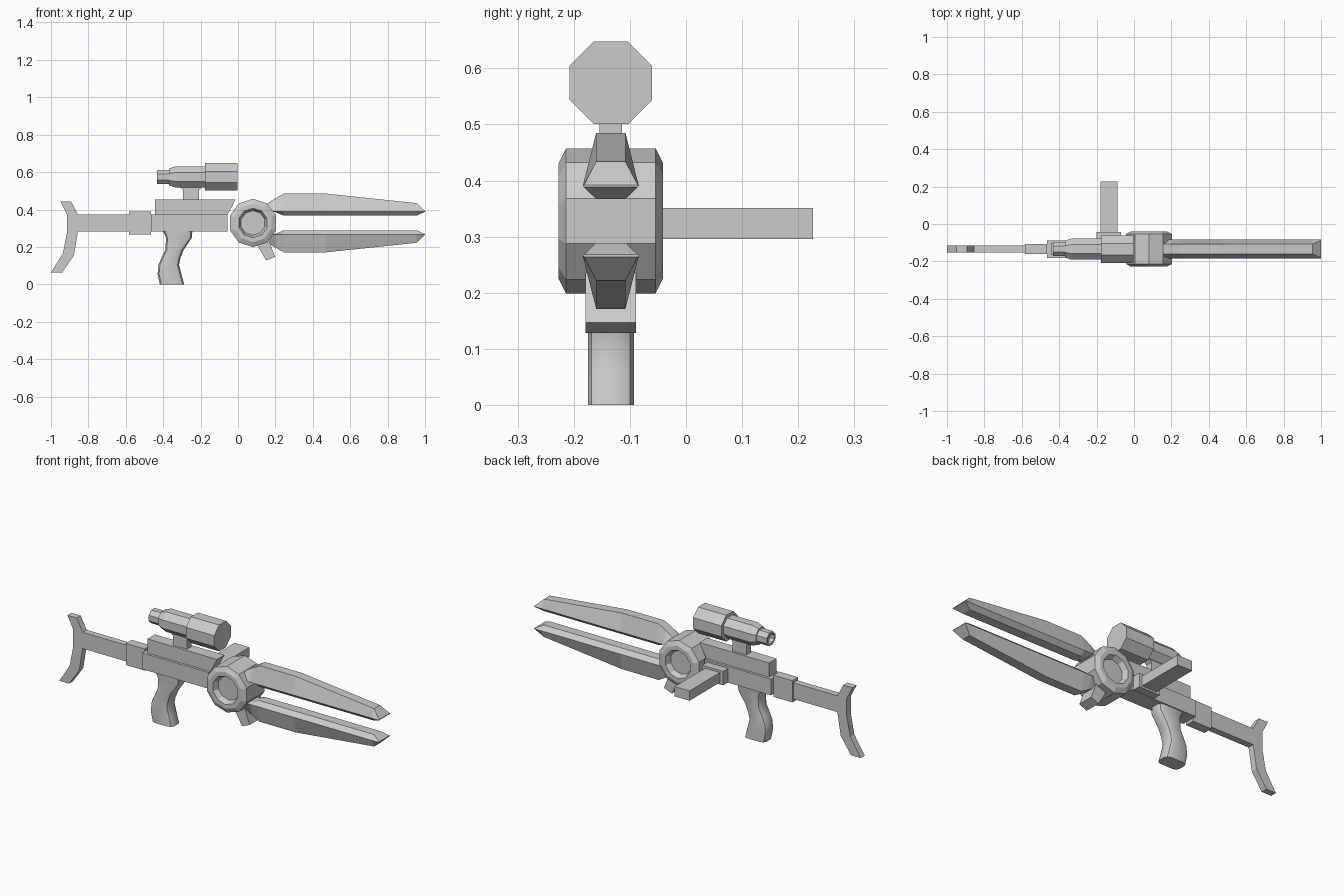
import bpy, bmesh
from math import cos, sin, pi

if "Cube" in bpy.data.objects:
    bpy.data.objects.remove(bpy.data.objects["Cube"])

YC = -0.134          # side-to-side centre plane of the rifle
ZR = 0.328           # height of the ring centre


def finish(name, bm):
    bmesh.ops.recalc_face_normals(bm, faces=bm.faces)
    mesh = bpy.data.meshes.new(name)
    bm.to_mesh(mesh)
    bm.free()
    ob = bpy.data.objects.new(name, mesh)
    bpy.context.collection.objects.link(ob)
    return ob


def loft(name, rings):
    """Skin closed rings of equal point count and cap both ends."""
    bm = bmesh.new()
    rows = [[bm.verts.new(p) for p in ring] for ring in rings]
    n = len(rows[0])
    for a, b in zip(rows, rows[1:]):
        for i in range(n):
            j = (i + 1) % n
            bm.faces.new((a[i], a[j], b[j], b[i]))
    bm.faces.new(rows[0])
    bm.faces.new(rows[-1])
    bmesh.ops.remove_doubles(bm, verts=bm.verts, dist=0.0001)
    return finish(name, bm)


def prism(name, profile, half, yc=YC):
    """Extrude an x-z outline across y."""
    return loft(name, [[(x, yc + s * half, z) for x, z in profile] for s in (-1, 1)])


def box(name, x0, x1, y0, y1, z0, z1):
    return prism(name, [(x0, z0), (x1, z0), (x1, z1), (x0, z1)],
                 (y1 - y0) / 2, (y0 + y1) / 2)


# Shoulder stock: butt, tube and collar
prism("stock_butt", [(-.95, .444), (-.893, .444), (-.856, .374), (-.856, .283),
                     (-.877, .155), (-.94, .064), (-1, .064), (-.936, .166),
                     (-.914, .278), (-.914, .374)], .018)
box("stock_tube", -.857, -.46, YC - .018, YC + .018, .283, .374)
box("stock_collar", -.583, -.465, YC - .026, YC + .026, .267, .388)

# Receiver: wide lower half, narrower upper half with a raked nose
box("receiver_lower", -.465, -.055, YC - .047, YC + .047, .283, .374)
prism("receiver_upper", [(-.444, .373), (-.055, .373), (-.013, .453), (-.444, .453)], .033)

# Grip: chamfered sections (z, back x, front x)
grip = []
for z, b, f in [(.29, -.405, -.244), (.25, -.385, -.246), (.185, -.388, -.29),
                (.14, -.41, -.308), (.105, -.425, -.315), (.055, -.43, -.303),
                (0, -.418, -.288)]:
    c, h = .02, .041
    half = [(b, .02), (b + c * .4, .034), (b + c * 1.2, h),
            (f - c * 1.2, h), (f - c * .4, .034), (f, .02)]
    grip.append([(x, YC + y, z) for x, y in half] +
                [(x, YC - y, z) for x, y in reversed(half)])
ob = loft("grip", grip)
bpy.context.view_layer.objects.active = ob
ob.select_set(True)
bpy.ops.object.shade_smooth_by_angle()

# Side handle and its base plate
box("side_handle_plate", -.2, -.07, YC + .03, -.043, .285, .363)
box("side_handle", -.18, -.088, -.06, .226, .296, .351)


# Scope: stepped octagonal tube with a recessed eyepiece (x, flat-to-centre)
def octagon(x, a, zc=.574):
    r = a / cos(pi / 8)
    return [(x, YC + r * cos(pi / 8 + i * pi / 4), zc + r * sin(pi / 8 + i * pi / 4))
            for i in range(8)]


loft("scope", [octagon(x, a) for x, a in
               [(-.41, .024), (-.433, .026), (-.433, .037), (-.37, .037), (-.37, .045),
                (-.335, .056), (-.177, .056), (-.177, .0735), (-.002, .0735)]])
prism("scope_mount", [(-.294, .45), (-.208, .45), (-.208, .505), (-.18, .53),
                      (-.322, .53), (-.294, .505)], .02)

# Ten-sided ring hub, dished on both sides (y offset, radius)
hub = [(-.063, .066), (-.093, .079), (-.093, .103), (-.08, .129)]
hub += [(-y, r) for y, r in reversed(hub)]
loft("ring_hub", [[(.08 + r * sin(i * pi / 5), YC + y, ZR + r * cos(i * pi / 5))
                   for i in range(10)] for y, r in hub])
prism("hub_foot", [(.10, .215), (.15, .128), (.198, .147), (.165, .235)], .045)

# Twin blades mirrored about the ring centre (x, ridge z, side z, inner z, flat, width)
sections = [(.12, .41, .39, .38, .026, .05), (.20, .46, .39, .386, .026, .05),
            (.245, .485, .39, .367, .026, .05), (.47, .485, .39, .367, .026, .05),
            (.955, .434, .39, .367, .026, .05), (1, .392, .39, .388, .048, .05)]
for name, s in (("upper_blade", 1), ("lower_blade", -1)):
    loft(name, [[(x, YC + y, ZR + s * (z - ZR)) for y, z in
                 [(-f, t), (f, t), (w, m), (f, b), (-f, b), (-w, m)]]
                for x, t, m, b, f, w in sections])
